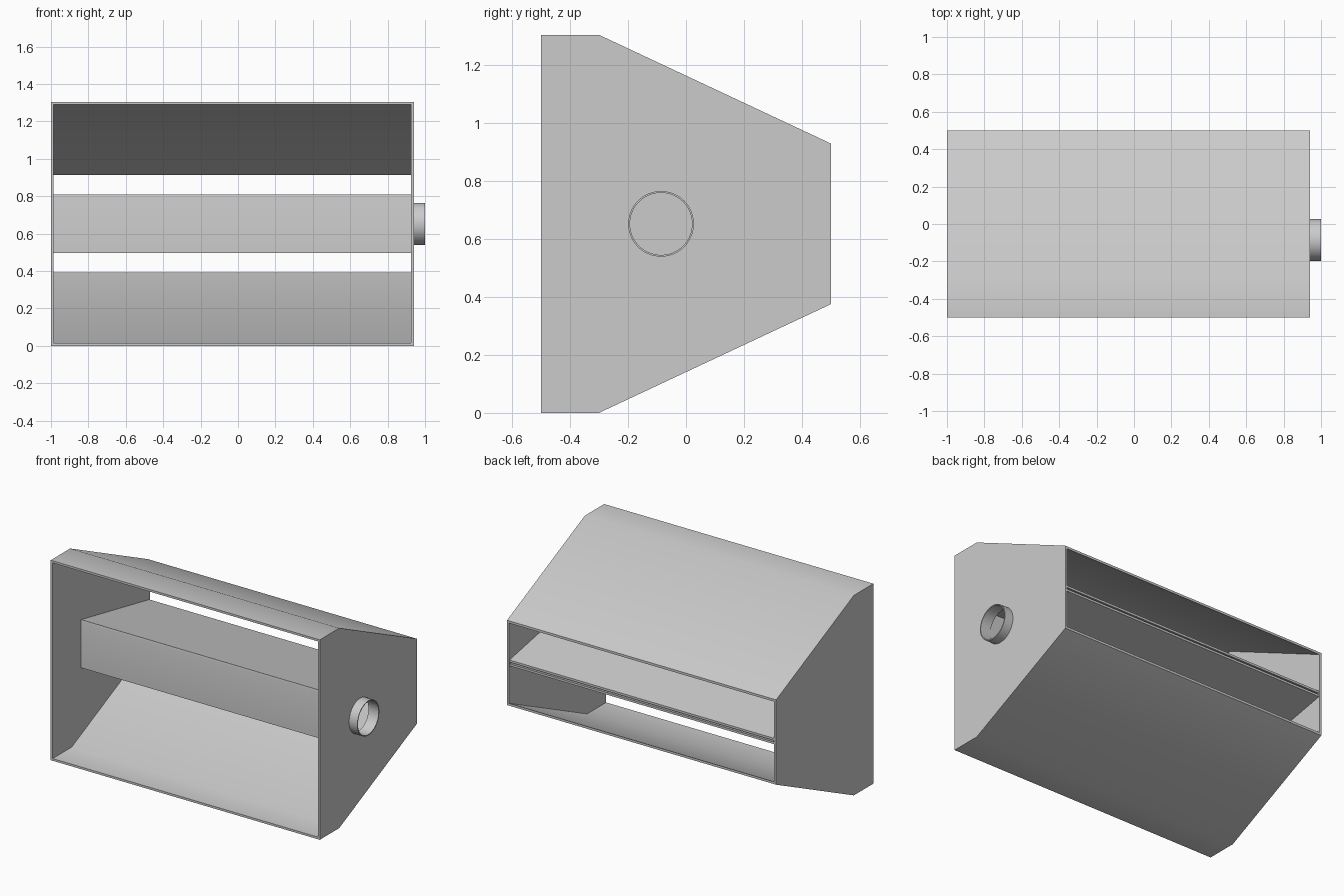
import bpy
import bmesh
import math

if "Cube" in bpy.data.objects:
    bpy.data.objects.remove(bpy.data.objects["Cube"], do_unlink=True)

grey = bpy.data.materials.new("sheet metal grey")
grey.use_nodes = True
COLOUR = (0.6, 0.6, 0.6, 1)
grey.diffuse_color = COLOUR
grey.node_tree.nodes["Principled BSDF"].inputs["Base Color"].default_value = COLOUR

H = 1.303            # housing height
MID = H / 2
T = 0.014            # sheet thickness
LEFT, RIGHT = -1.0, 0.94
SLOPE = 0.375 / 0.8
RISE = T * math.hypot(1, SLOPE)   # vertical thickness of a sloping sheet


def finish(bm, name):
    bmesh.ops.recalc_face_normals(bm, faces=bm.faces)
    mesh = bpy.data.meshes.new(name)
    bm.to_mesh(mesh)
    bm.free()
    obj = bpy.data.objects.new(name, mesh)
    bpy.context.collection.objects.link(obj)
    mesh.materials.append(grey)
    return obj


def prism(name, profile, x0, x1):
    """Extrude a (y, z) profile along x."""
    bm = bmesh.new()
    face = bm.faces.new([bm.verts.new((x0, y, z)) for y, z in profile])
    moved = bmesh.ops.extrude_face_region(bm, geom=[face])["geom"]
    verts = [g for g in moved if isinstance(g, bmesh.types.BMVert)]
    bmesh.ops.translate(bm, verts=verts, vec=(x1 - x0, 0, 0))
    return finish(bm, name)


def disc(name, radius, x0, x1):
    """Round profile extruded along x, centred on the side inlet."""
    n = 64
    pts = [(-0.086 + radius * math.cos(2 * math.pi * i / n),
            MID + radius * math.sin(2 * math.pi * i / n)) for i in range(n)]
    return prism(name, pts, x0, x1)


def select(obj):
    bpy.ops.object.select_all(action="DESELECT")
    obj.select_set(True)
    bpy.context.view_layer.objects.active = obj


def cut(obj, cutter):
    mod = obj.modifiers.new("cut", "BOOLEAN")
    mod.operation = "DIFFERENCE"
    mod.solver = "EXACT"
    mod.object = cutter
    select(obj)
    bpy.ops.object.modifier_apply(modifier=mod.name)


def mirrored(lower):
    """Complete a lower half profile with its reflection about mid height."""
    return lower + [(y, H - z) for y, z in reversed(lower)]


# Housing: tapered box, open at front and back
housing = prism("housing", mirrored([(-0.5, 0), (-0.3, 0), (0.5, 0.375)]), LEFT, RIGHT)
crease = -0.3 - (RISE - T) / SLOPE
cavity = prism("cavity_cutter",
               mirrored([(-0.7, T), (crease, T), (0.7, SLOPE + RISE)]),
               LEFT + T, RIGHT - T)
bore = disc("bore_cutter", 0.107, 0.85, 1.1)
cut(housing, cavity)
cut(housing, bore)

# Inlet collar on the left side
collar = disc("inlet_collar", 0.113, RIGHT - T / 2, 1.0)
cut(collar, bore)
for helper in (cavity, bore):
    bpy.data.objects.remove(helper, do_unlink=True)

# Nozzle: folded sheet narrowing to a slot at the back
FRONT, BACK = -0.21, 0.495
outer, tip = 0.156, 0.019
taper = (outer - tip) / (BACK - FRONT)
lift = T * math.hypot(1, taper)
inner_front = outer - taper * T - lift
nozzle = prism("nozzle", [
    (FRONT, MID - outer), (BACK, MID - tip), (BACK, MID - tip + lift),
    (FRONT + T, MID - inner_front), (FRONT + T, MID + inner_front),
    (BACK, MID + tip - lift), (BACK, MID + tip),
    (FRONT + 0.003, MID + outer), (FRONT, MID + outer - T)],
    LEFT + T / 2, RIGHT - T / 2)

# Soft shading over the shallow folds, crisp elsewhere
for obj in (housing, collar, nozzle):
    select(obj)
    bpy.ops.object.shade_smooth_by_angle(angle=math.radians(30))
